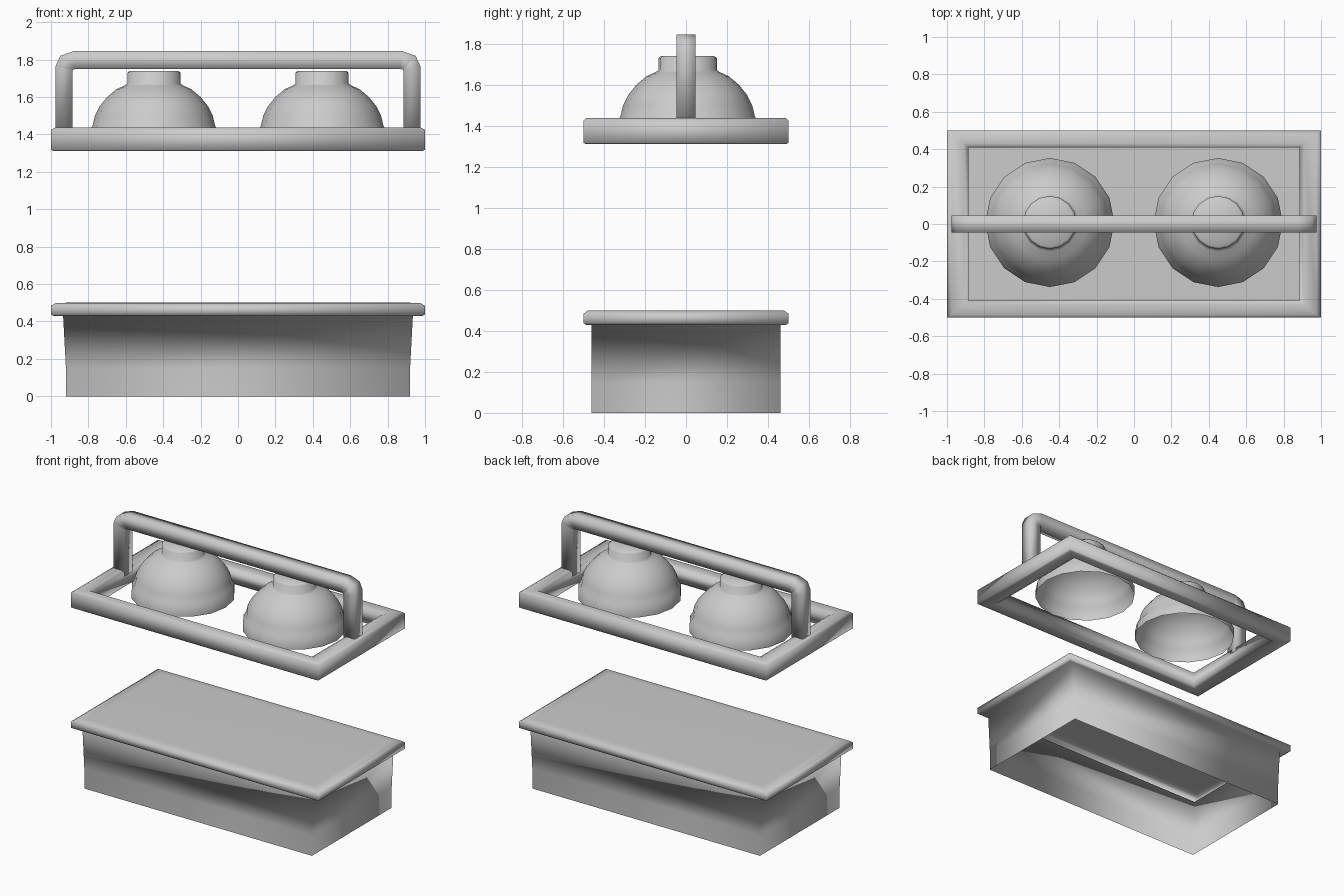
import bpy, bmesh
from math import cos, sin, pi

if "Cube" in bpy.data.objects:
    bpy.data.objects.remove(bpy.data.objects["Cube"])


def loft(name, rings, wrap=False, cap_start=False, cap_end=False):
    """Skin a list of equally sized point loops into one smooth object."""
    bm = bmesh.new()
    loops = [[bm.verts.new(p) for p in ring] for ring in rings]
    pairs = list(zip(loops, loops[1:]))
    if wrap:
        pairs.append((loops[-1], loops[0]))
    for a, b in pairs:
        n = len(a)
        for i in range(n):
            j = (i + 1) % n
            bm.faces.new((a[i], a[j], b[j], b[i]))
    if cap_start:
        bm.faces.new(loops[0][::-1])
    if cap_end:
        bm.faces.new(loops[-1])
    bmesh.ops.recalc_face_normals(bm, faces=bm.faces)
    for f in bm.faces:
        f.smooth = True
    mesh = bpy.data.meshes.new(name)
    bm.to_mesh(mesh)
    bm.free()
    obj = bpy.data.objects.new(name, mesh)
    bpy.context.collection.objects.link(obj)
    return obj


def rect(hx, hy, z):
    return [(-hx, -hy, z), (hx, -hy, z), (hx, hy, z), (-hx, hy, z)]


def circle(cx, cy, r, z, n=16):
    return [(cx + r * cos(2 * pi * i / n), cy + r * sin(2 * pi * i / n), z)
            for i in range(n)]


# Counter: hollow body, open underneath, with an overhanging top
loft("counter", [rect(*r) for r in (
    (0.92, 0.46, 0), (0.92, 0.46, 0.15), (0.935, 0.46, 0.43),
    (0.985, 0.485, 0.428), (1.0, 0.5, 0.438), (1.0, 0.5, 0.483),
    (0.975, 0.48, 0.498), (0.92, 0.43, 0.5))], cap_end=True)

# Hanging rectangular lamp frame
loft("lamp_frame", [rect(*r) for r in (
    (1.0, 0.5, 1.318), (1.0, 0.5, 1.425), (0.975, 0.485, 1.438),
    (0.91, 0.43, 1.438), (0.885, 0.41, 1.425), (0.885, 0.41, 1.325),
    (0.91, 0.43, 1.31), (0.985, 0.49, 1.31))], wrap=True)

# Arched bar: outer and inner edge of each square section, mirrored in x
half = [((0.975, 1.40), (0.885, 1.40)), ((0.975, 1.765), (0.885, 1.74)),
        ((0.95, 1.82), (0.88, 1.747)), ((0.88, 1.845), (0.87, 1.75))]
path = half + [((-o[0], o[1]), (-i[0], i[1])) for o, i in half[::-1]]
w = 0.046
loft("top_bar", [[(o[0], -w, o[1]), (o[0], w, o[1]),
                  (i[0], w, i[1]), (i[0], -w, i[1])] for o, i in path],
     cap_start=True, cap_end=True)

# Lamp shades: open domes with a short neck on top
profile = [(0.345, 1.36), (0.345, 1.42), (0.328, 1.445), (0.315, 1.50),
           (0.29, 1.55), (0.25, 1.60), (0.20, 1.642), (0.155, 1.662),
           (0.142, 1.672), (0.142, 1.73), (0.13, 1.74)]
for side, x in (("left", -0.45), ("right", 0.45)):
    loft(side + "_lamp_shade", [circle(x, 0.008, r, z) for r, z in profile],
         cap_end=True)
